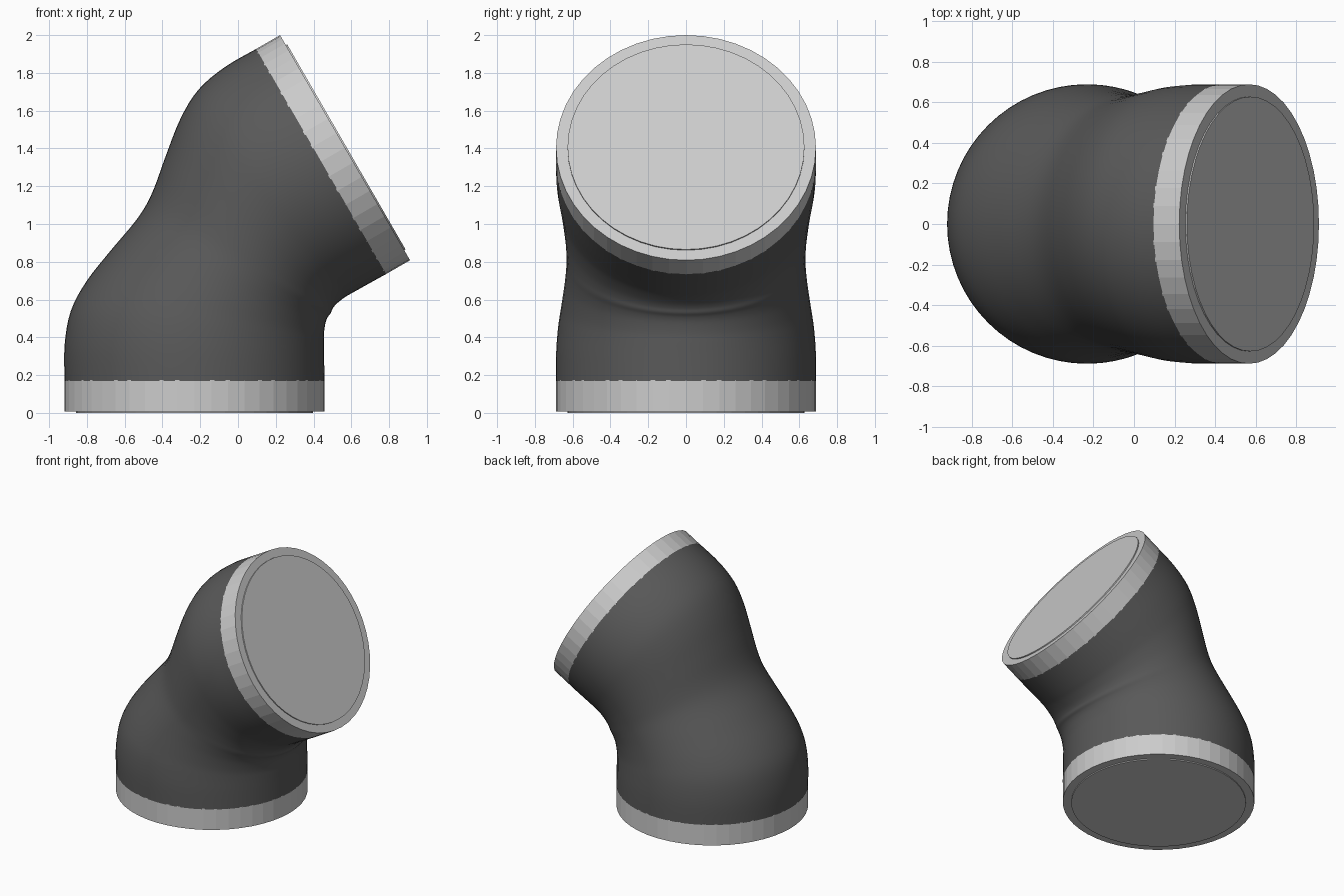
import bpy, bmesh, math
from mathutils import Vector, Matrix

if "Cube" in bpy.data.objects:
    bpy.data.objects.remove(bpy.data.objects["Cube"])

SIDES = 64
PIVOT = Vector((-0.23, 0, 0.944))            # where the two pipe axes meet
BEND = Vector((0.5, 0, math.sqrt(3) / 2))    # normal of the elbow's mirror plane


def reflect(p):
    return p - 2 * (p - PIVOT).dot(BEND) * BEND


def cylinder(name, radius, center, axis, start, end):
    """Solid disc along axis, from start to end measured from center."""
    bm = bmesh.new()
    rot = axis.to_track_quat('Z', 'Y').to_matrix().to_4x4()
    bmesh.ops.create_cone(bm, cap_ends=True, segments=48, radius1=radius,
                          radius2=radius, depth=end - start,
                          matrix=Matrix.Translation(center + axis * (start + end) / 2) @ rot)
    return finish(name, bm)


def finish(name, bm):
    bmesh.ops.recalc_face_normals(bm, faces=bm.faces)
    mesh = bpy.data.meshes.new(name)
    bm.to_mesh(mesh)
    bm.free()
    obj = bpy.data.objects.new(name, mesh)
    bpy.context.collection.objects.link(obj)
    return obj


def catmull(a, b, c, d, t):
    return 0.5 * (2 * b + (c - a) * t + (2 * a - 5 * b + 4 * c - d) * t * t
                  + (3 * b - a - 3 * c + d) * t ** 3)


# Elbow cross-sections of the lower half: outer x, z, inner x, z, half width
half = [
    (-0.918, 0.17, 0.458, 0.17, 0.688),
    (-0.918, 0.36, 0.456, 0.29, 0.687),
    (-0.885, 0.54, 0.455, 0.37, 0.677),
    (-0.800, 0.70, 0.455, 0.42, 0.661),
    (-0.665, 0.87, 0.463, 0.475, 0.644),
    (-0.555, 1.00, 0.475, 0.507, 0.635),
]
lower = [(Vector((a, 0, b)), Vector((c, 0, d)), w) for a, b, c, d, w in half]
middle = (Vector((-0.490, 0, 1.094)), Vector((0.491, 0, 0.528)), 0.632)
upper = [(reflect(o), reflect(i), w) for o, i, w in reversed(lower)]
sections = lower + [middle] + upper

# Loft smooth rings through the cross-sections
bm = bmesh.new()
rings = []
n = len(sections)
for k in range(n - 1):
    ctrl = [sections[min(max(k + j, 0), n - 1)] for j in (-1, 0, 1, 2)]
    for s in range(4 if k < n - 2 else 5):
        o, i, w = (catmull(*[c[q] for c in ctrl], s / 4) for q in range(3))
        mid, rad = (o + i) / 2, (i - o) / 2
        rings.append([bm.verts.new(mid + rad * math.cos(a) + Vector((0, w * math.sin(a), 0)))
                      for a in (2 * math.pi * m / SIDES for m in range(SIDES))])
for r0, r1 in zip(rings, rings[1:]):
    for m in range(SIDES):
        e = (m + 1) % SIDES
        bm.faces.new((r0[m], r0[e], r1[e], r1[m])).smooth = True
elbow = finish("elbow_body", bm)
dark = bpy.data.materials.new("dark_rubber")
dark.diffuse_color = (0.1, 0.1, 0.1, 1)
dark.use_nodes = True
dark.node_tree.nodes["Principled BSDF"].inputs["Base Color"].default_value = dark.diffuse_color
elbow.data.materials.append(dark)

# End collars with slightly raised end discs
base = Vector((-0.23, 0, 0))
for label, center, axis in (("lower", base, Vector((0, 0, 1))),
                            ("upper", reflect(base), Vector((-math.sqrt(3) / 2, 0, -0.5)))):
    shift = 0.0 if label == "lower" else 0.016
    cylinder(label + "_collar", 0.688, center, axis, 0.008 + shift, 0.175)
    cylinder(label + "_end_disc", 0.627, center, axis, shift, 0.1)
